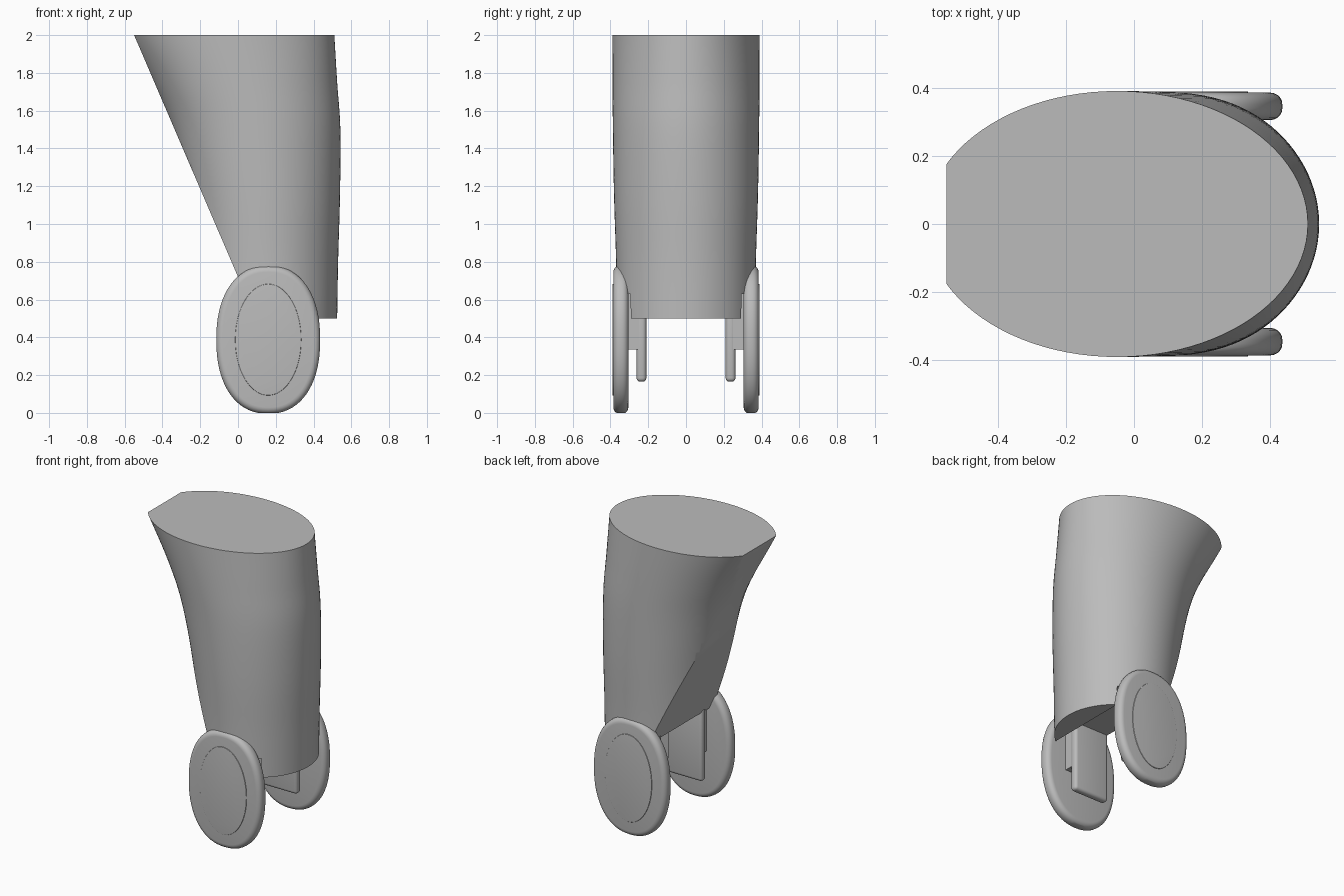
import bpy, bmesh, math
from mathutils import Vector

old = bpy.data.objects.get("Cube")
if old:
    bpy.data.objects.remove(old, do_unlink=True)

grey = bpy.data.materials.new("plain grey")
grey.use_nodes = True
grey.diffuse_color = (0.5, 0.5, 0.5, 1)
grey.node_tree.nodes["Principled BSDF"].inputs["Base Color"].default_value = (0.5, 0.5, 0.5, 1)


def finish(name, bm):
    """Turn a bmesh into a smooth-shaded object."""
    bmesh.ops.recalc_face_normals(bm, faces=bm.faces)
    mesh = bpy.data.meshes.new(name)
    bm.to_mesh(mesh)
    bm.free()
    mesh.materials.append(grey)
    obj = bpy.data.objects.new(name, mesh)
    bpy.context.collection.objects.link(obj)
    return obj


def select(obj):
    bpy.ops.object.select_all(action='DESELECT')
    obj.select_set(True)
    bpy.context.view_layer.objects.active = obj


def smooth(obj):
    select(obj)
    bpy.ops.object.shade_smooth_by_angle(angle=math.radians(32))


def cut(bm, point, normal):
    """Slice off the side the normal points to and cap the opening."""
    geom = bm.verts[:] + bm.edges[:] + bm.faces[:]
    res = bmesh.ops.bisect_plane(bm, geom=geom, plane_co=point, plane_no=normal, clear_outer=True)
    edges = [e for e in res["geom_cut"] if isinstance(e, bmesh.types.BMEdge)]
    bmesh.ops.contextual_create(bm, geom=edges)


def box(name, x, y, z, radius=0.0):
    bm = bmesh.new()
    bmesh.ops.create_cube(bm, size=1)
    for v in bm.verts:
        v.co = [(r[0] + r[1]) / 2 + c * (r[1] - r[0]) for c, r in zip(v.co, (x, y, z))]
    if radius:
        bmesh.ops.bevel(bm, geom=bm.edges[:], offset=radius, segments=4, profile=0.5, affect='EDGES')
    return finish(name, bm)


def oval(name, half_w, half_h, power, y0, y1, radius, clip=False):
    """Rounded oval plate standing in the xz plane."""
    bm = bmesh.new()
    ring = []
    for i in range(72):
        a = math.tau * i / 72
        c, s = math.cos(a), math.sin(a)
        ring.append(bm.verts.new((CX + half_w * math.copysign(abs(c) ** (2 / power), c), y0,
                                  CZ + half_h * math.copysign(abs(s) ** (2 / power), s))))
    face = bm.faces.new(ring)
    top = bmesh.ops.extrude_face_region(bm, geom=[face])["geom"]
    for v in top:
        if isinstance(v, bmesh.types.BMVert):
            v.co.y = y1
    rim = [e for e in bm.edges if abs(e.verts[0].co.y - e.verts[1].co.y) < 1e-5]
    bmesh.ops.bevel(bm, geom=rim, offset=radius, segments=5, profile=0.5, affect='EDGES')
    if clip:
        cut(bm, (0, 0, 0), (0, 0, -1))
        cut(bm, (0, 0, 2 * CZ), (0, 0, 1))
    return finish(name, bm)


CX, CZ = 0.16, 0.3875

# Body stations: height, back end, front end, half width
stations = [(0.5, -0.20, 0.525, 0.365), (0.8, -0.22, 0.53, 0.37), (1.15, -0.265, 0.54, 0.381),
            (1.5, -0.35, 0.542, 0.387), (1.75, -0.46, 0.525, 0.389), (2.0, -0.61, 0.51, 0.39)]


def blend(t):
    """Catmull-Rom point along the stations."""
    i = min(int(t), len(stations) - 2)
    f = t - i
    p = [Vector(stations[min(max(i + k, 0), len(stations) - 1)]) for k in (-1, 0, 1, 2)]
    return p[1] + 0.5 * f * (p[2] - p[0] + f * (2 * p[0] - 5 * p[1] + 4 * p[2] - p[3]
                             + f * (3 * (p[1] - p[2]) + p[3] - p[0])))


# Main body: lofted oval sections, sliced by a sloping plane
bm = bmesh.new()
rings = []
for k in range(31):
    z, back, front, half = blend(k / 6)
    mid, rad = (back + front) / 2, (front - back) / 2
    rings.append([bm.verts.new((mid + rad * math.cos(math.tau * j / 96),
                                half * math.sin(math.tau * j / 96), z)) for j in range(96)])
for a, b in zip(rings, rings[1:]):
    for j in range(96):
        bm.faces.new((a[j - 1], a[j], b[j], b[j - 1]))
bm.faces.new(rings[0])
bm.faces.new(rings[-1])
cut(bm, (-0.55, 0, 2), (-1.28, 0, -0.55))
body = finish("body", bm)

# Step cut into the underside
cutter = box("underside_cutter", (-1, 0.38), (-1, 1), (0, 0.63))
cutter.hide_render = True
mod = body.modifiers.new("step", 'BOOLEAN')
mod.operation, mod.solver, mod.object = 'DIFFERENCE', 'EXACT', cutter
select(body)
bpy.ops.object.modifier_apply(modifier="step")
bpy.data.objects.remove(cutter, do_unlink=True)
smooth(body)

# Side discs, raised ovals, inner tongues and connectors
for side, s in (("front", -1), ("back", 1)):
    parts = [oval(side + "_disc", 0.275, 0.392, 2.25, s * 0.305, s * 0.385, 0.034, True),
             oval(side + "_raised_oval", 0.175, 0.295, 2.0, s * 0.38, s * 0.389, 0.003),
             box(side + "_tongue", (0.03, 0.29), sorted((s * 0.21, s * 0.262)), (0.165, 0.66), 0.02),
             box(side + "_connector", (0.06, 0.29), sorted((s * 0.25, s * 0.31)), (0.335, 0.64))]
    for p in parts:
        smooth(p)
